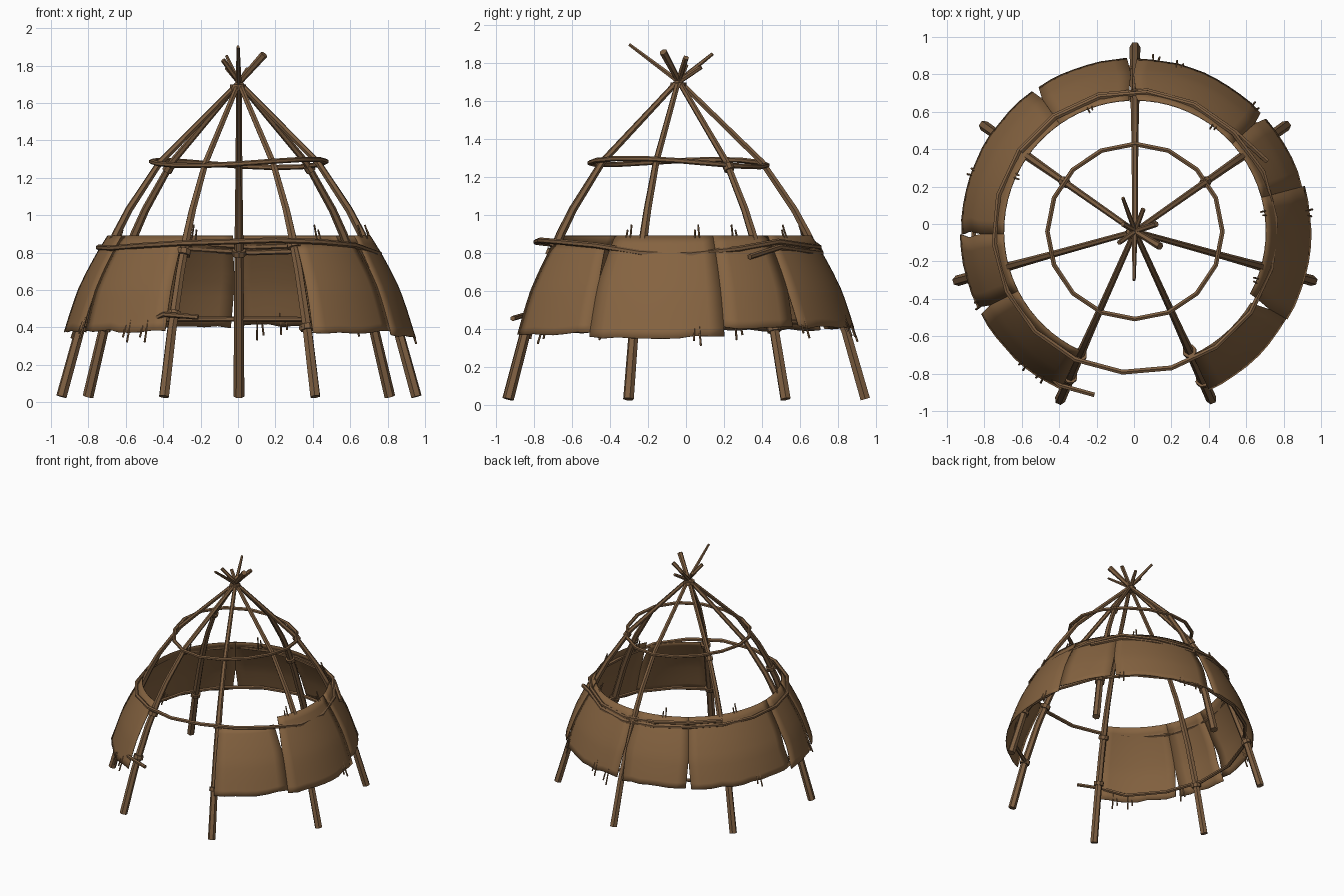
import bpy, bmesh, math, random
from mathutils import Vector

if "Cube" in bpy.data.objects:
    bpy.data.objects.remove(bpy.data.objects["Cube"])
random.seed(4)
CX, CY = 0.005, -0.04          # axis of the hut


def material(name, col):
    m = bpy.data.materials.new(name)
    m.diffuse_color = (*col, 1)
    m.use_nodes = True
    m.node_tree.nodes["Principled BSDF"].inputs["Base Color"].default_value = m.diffuse_color
    return m


WOOD = material("brown wood", (0.205, 0.112, 0.052))
HIDE = material("tan hide", (0.235, 0.125, 0.052))


def polar(deg, r, z):
    a = math.radians(deg)
    return Vector((CX + r * math.cos(a), CY + r * math.sin(a), z))


def lerp_table(table, x):
    for (x0, y0), (x1, y1) in zip(table, table[1:]):
        if x <= x1:
            return y0 + (y1 - y0) * (x - x0) / (x1 - x0)
    return table[-1][1]


def finish(name, bm, mat, angle=40):
    me = bpy.data.meshes.new(name)
    bm.to_mesh(me)
    bm.free()
    me.materials.append(mat)
    ob = bpy.data.objects.new(name, me)
    bpy.context.collection.objects.link(ob)
    if angle:
        bpy.ops.object.select_all(action='DESELECT')
        bpy.context.view_layer.objects.active = ob
        ob.select_set(True)
        bpy.ops.object.shade_smooth_by_angle(angle=math.radians(angle))
    return ob


def add_tube(bm, pts, radii, sides=6, closed=False):
    n, rings = len(pts), []
    for i, p in enumerate(pts):
        a = pts[i - 1] if (i or closed) else p
        b = pts[(i + 1) % n] if (i < n - 1 or closed) else p
        t = (b - a).normalized()
        ref = Vector((0, 0, 1)) if abs(t.z) < 0.5 else Vector((-p.y + CY, p.x - CX, 0))
        if ref.length < 0.1 or i and abs(pts[0].z - pts[-1].z) > 1:
            ref = Vector((-pts[0].y + CY, pts[0].x - CX, 0))
        u = (ref - t * ref.dot(t)).normalized()
        v = t.cross(u)
        rings.append([bm.verts.new(p + radii[i] * (u * math.cos(k * math.tau / sides)
                      + v * math.sin(k * math.tau / sides))) for k in range(sides)])
    for i in range(n if closed else n - 1):
        A, B = rings[i], rings[(i + 1) % n]
        for k in range(sides):
            j = (k + 1) % sides
            bm.faces.new((A[k], A[j], B[j], B[k]))
    if not closed:
        bm.faces.new(rings[0][::-1])
        bm.faces.new(rings[-1])


# bent poles: (radius, height, thickness) profile, then a tip past the crossing
PROFILE = [(.985, .03, .029), (.885, .38, .027), (.77, .70, .025), (.68, .90, .023),
           (.61, 1.03, .021), (.44, 1.28, .018), (.02, 1.69, .015)]
POLES = [(90, (0, -.30, 1.90), .009), (35, (-.08, -.10, 1.83), .013),
         (-15.5, (-.06, .0, 1.79), .014), (-65.5, (-.06, .14, 1.85), .009),
         (246, (.05, .08, 1.78), .012), (195.5, (.12, .0, 1.83), .016),
         (145, (.14, -.12, 1.86), .021)]


def pole_at(deg, z):
    return polar(deg, lerp_table([(p[1], p[0]) for p in PROFILE], z), z)


for i, (deg, tip, tr) in enumerate(POLES):
    bm = bmesh.new()
    pts = [polar(deg, r, z) for r, z, _ in PROFILE] + [Vector(tip)]
    add_tube(bm, pts, [p[2] for p in PROFILE] + [tr])
    finish(f"pole_{i + 1}", bm, WOOD)

# upper hoop
bm = bmesh.new()
add_tube(bm, [polar(d, .468, 1.278 + .018 * math.sin(math.radians(2 * d + 150)) - .006 *
         math.sin(math.radians(d))) for d in [k * 22.5 for k in range(16)]],
         [.014] * 16, closed=True)
finish("upper_hoop", bm, WOOD)

# middle hoop wraps the hide and overlaps itself at the back
HOOP_Z = [(0, .79), (15, .80), (35, .845), (60, .81), (85, .80), (120, .83), (180, .83),
          (200, .82), (245, .85), (270, .86), (292, .87), (325, .84), (345, .80), (360, .79)]
bm = bmesh.new()
pts = [polar(28, .80, .78)]
for k in range(24):
    d = 45 + k * 20
    over = d > 385
    pts.append(polar(d, .745 if over else .755, lerp_table(HOOP_Z, d % 360) + (.03 if over else 0)))
add_tube(bm, pts, [.015] * len(pts))
finish("middle_hoop", bm, WOOD)

# lower hoop inside the hide, open at the doorway
bm = bmesh.new()
pts = [polar(d, .875, .42 + .025 * math.sin(math.radians(d))) for d in range(-68, 243, 20)]
pts += [polar(244, .915, .47), polar(256, .90, .455)]
add_tube(bm, pts, [.014] * len(pts))
finish("lower_hoop", bm, WOOD)

# lashings where hoops cross poles, and at the crossing
bm = bmesh.new()
for deg, z in [(90, .80), (246, .80), (-65.5, .40), (-65.5, .84), (246, .47), (195.5, .40),
               (-15.5, .40), (35, .40), (145, .40), (35, 1.25), (145, 1.25)]:
    a, b = pole_at(deg, z - .014), pole_at(deg, z + .014)
    add_tube(bm, [a, b], [.038 if z < 1 else .028] * 2, 8)
add_tube(bm, [Vector((0, CY, 1.67)), Vector((0, CY, 1.70))], [.045, .042], 8)
finish("lashings", bm, WOOD)

# hide cover made of torn panels
SKIN = [(.34, .945), (.42, .92), (.5, .895), (.6, .86), (.7, .812), (.8, .757), (.9, .695)]


def gap(kind, t):
    """Half width in degrees of the tear between panels at height fraction t."""
    if kind == "low":
        return 1.3 * max(0, 1 - t / .4)
    if kind == "high":
        return 1.6 * max(0, (t - .6) / .4)
    if kind == "both":
        return .5 + 1.2 * abs(2 * t - 1)
    if kind == "lens":
        return 1.1 * max(0, 1 - abs(t - .3) / .25)
    return 0


# start angle, end angle, bottom, top, tear at start, tear at end
PANELS = [(-65, -30, .375, .845, "", "high"), (-30, 15, .355, .89, "high", ""),
          (15, 42, .405, .89, "", "low"), (42, 91, .41, .89, "low", "both"),
          (91, 125, .40, .89, "both", "low"), (125, 181, .395, .89, "low", "lens"),
          (181, 207, .38, .89, "lens", "low"), (207, 245, .38, .89, "low", "")]
bm = bmesh.new()
ROWS = 12
for a0, a1, lo, hi, k0, k1 in PANELS:
    cols = max(4, round((a1 - a0) / 5))
    jag = [random.uniform(-.009, .009) for _ in range(cols + 1)]
    grid = []
    for r in range(ROWS + 1):
        t = r / ROWS
        s, e = a0 + gap(k0, t), a1 - gap(k1, t)
        row = []
        for c in range(cols + 1):
            z = lo + (hi - lo) * t + jag[c] * (1 - t)
            row.append(bm.verts.new(polar(s + (e - s) * c / cols, lerp_table(SKIN, z), z)))
        grid.append(row)
    for r in range(ROWS):
        for c in range(cols):
            bm.faces.new((grid[r][c], grid[r][c + 1], grid[r + 1][c + 1], grid[r + 1][c]))
cover = finish("hide_cover", bm, HIDE, 50)
sol = cover.modifiers.new("thickness", 'SOLIDIFY')
sol.thickness = .005
sol.offset = 0

# pairs of small pegs along the hide edges: (angle, height)
bm = bmesh.new()
for deg, z in [(83, .39), (53, .89), (155, .89), (160, .40), (8, .89), (-22, .89), (6, .37),
               (230, .38), (237, .38), (46, .41), (75, .42), (205, .40), (110, .89)]:
    for side in (-1.1, 1.1):
        h = .045 + .012 * side
        add_tube(bm, [polar(deg + side, lerp_table(SKIN, z) + .35 * h, z - h),
                      polar(deg + side * .7, lerp_table(SKIN, z) - .35 * h, z + h)],
                 [.006, .005], 5)
finish("pegs", bm, WOOD)
